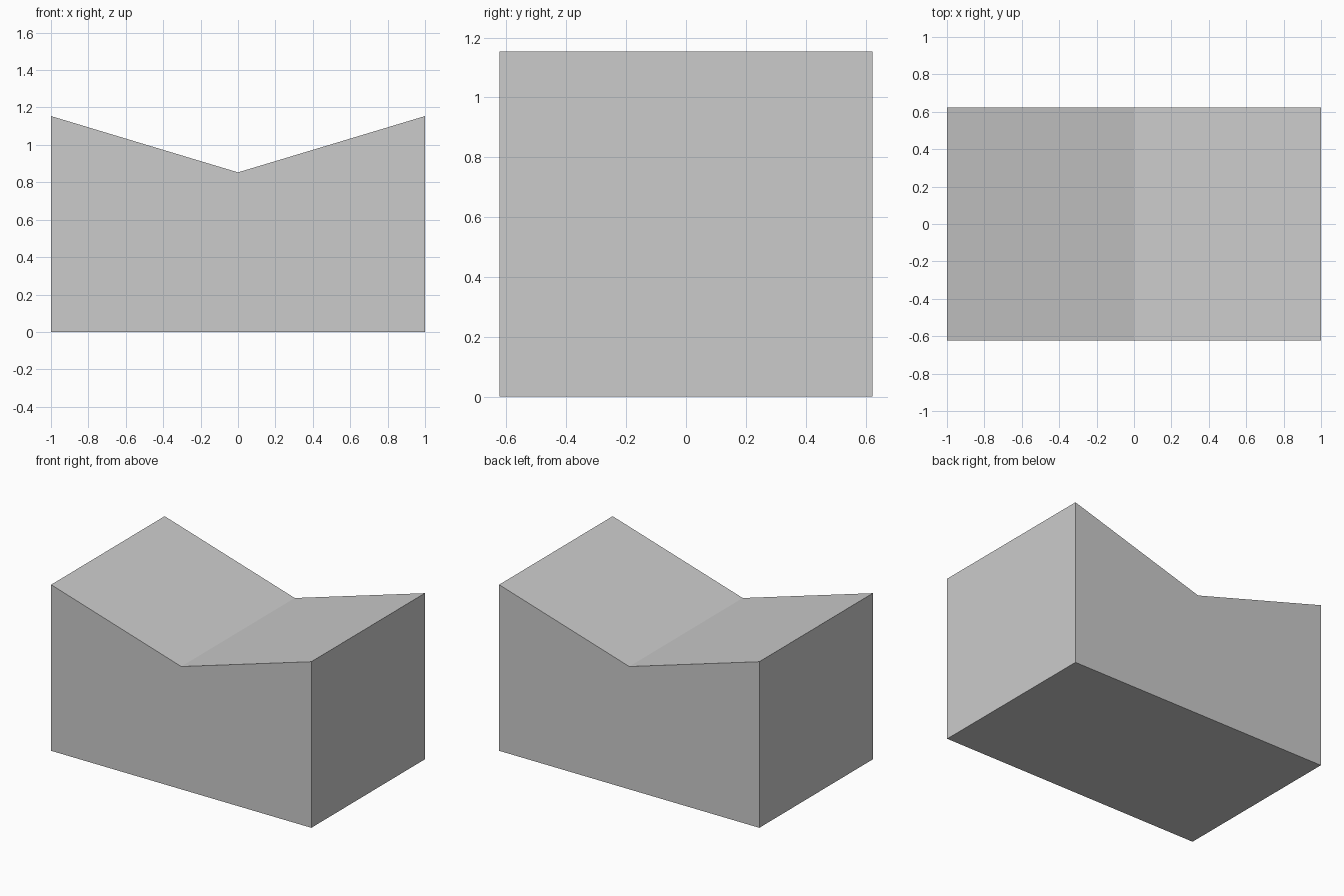
import bpy, bmesh

if "Cube" in bpy.data.objects:
    bpy.data.objects.remove(bpy.data.objects["Cube"])

HALF_X, HALF_Y = 1.0, 0.623
WALL_TOP, EAVE = 0.853, 1.154


def extrude_profile(name, profile):
    """Extrude an (x, z) outline along y, centred on y = 0."""
    bm = bmesh.new()
    face = bm.faces.new([bm.verts.new((x, -HALF_Y, z)) for x, z in profile])
    ext = bmesh.ops.extrude_face_region(bm, geom=[face])
    verts = [g for g in ext["geom"] if isinstance(g, bmesh.types.BMVert)]
    bmesh.ops.translate(bm, verts=verts, vec=(0, 2 * HALF_Y, 0))
    bmesh.ops.recalc_face_normals(bm, faces=bm.faces)
    mesh = bpy.data.meshes.new(name)
    bm.to_mesh(mesh)
    bm.free()
    obj = bpy.data.objects.new(name, mesh)
    bpy.context.collection.objects.link(obj)
    return obj


# Rectangular body
extrude_profile("body", [(-HALF_X, 0), (HALF_X, 0),
                         (HALF_X, WALL_TOP), (-HALF_X, WALL_TOP)])

# Two wedges sloping down to the central valley
for name, side in (("left_roof_wedge", -1), ("right_roof_wedge", 1)):
    extrude_profile(name, [(0, WALL_TOP), (side * HALF_X, WALL_TOP),
                           (side * HALF_X, EAVE)])
